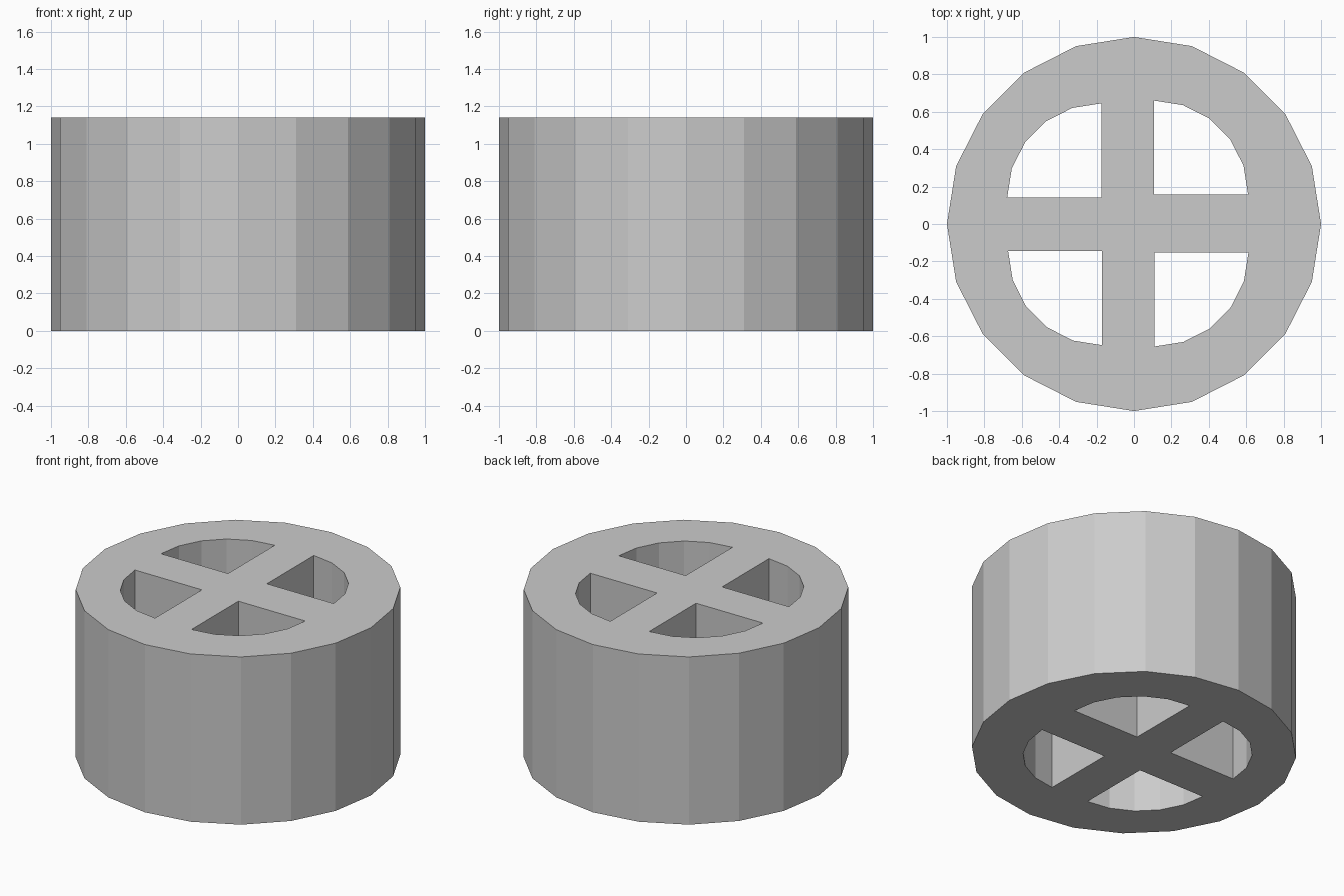
import bpy
import bmesh
from math import cos, sin, pi

if "Cube" in bpy.data.objects:
    bpy.data.objects.remove(bpy.data.objects["Cube"])

HEIGHT = 1.14
STEP = pi / 10      # 20-sided circles


def add_outline(curve, points):
    spline = curve.splines.new('POLY')
    spline.points.add(len(points) - 1)
    for p, (x, y) in zip(spline.points, points):
        p.co = (x, y, 0, 1)
    spline.use_cyclic_u = True
    spline.use_smooth = False


def quarter(cx, cy, sx, sy, r=0.503):
    # Pie-slice outline: inner corner plus a quarter arc
    arc = [(cx + sx * r * cos(i * STEP), cy + sy * r * sin(i * STEP)) for i in range(6)]
    return [(cx, cy)] + arc


# Cross-section: 20-sided rim with four quarter-round through holes
curve = bpy.data.curves.new("spoked_cylinder", 'CURVE')
curve.dimensions = '2D'
curve.fill_mode = 'BOTH'
curve.extrude = HEIGHT / 2
add_outline(curve, [(cos(i * STEP), sin(i * STEP)) for i in range(20)])
for cx, cy, sx, sy in ((0.107, 0.157, 1, 1), (-0.175, 0.142, -1, 1),
                       (-0.17, -0.145, -1, -1), (0.109, -0.152, 1, -1)):
    add_outline(curve, quarter(cx, cy, sx, sy))

# Turn the extruded section into one clean flat-shaded mesh on the ground
obj = bpy.data.objects.new("spoked_cylinder", curve)
bpy.context.collection.objects.link(obj)
obj.location.z = HEIGHT / 2
bpy.context.view_layer.objects.active = obj
obj.select_set(True)
bpy.ops.object.convert(target='MESH')

mesh = bpy.context.object.data
bm = bmesh.new()
bm.from_mesh(mesh)
bmesh.ops.remove_doubles(bm, verts=bm.verts, dist=0.0005)
bmesh.ops.recalc_face_normals(bm, faces=bm.faces)
for f in bm.faces:
    f.smooth = False
bm.to_mesh(mesh)
bm.free()
